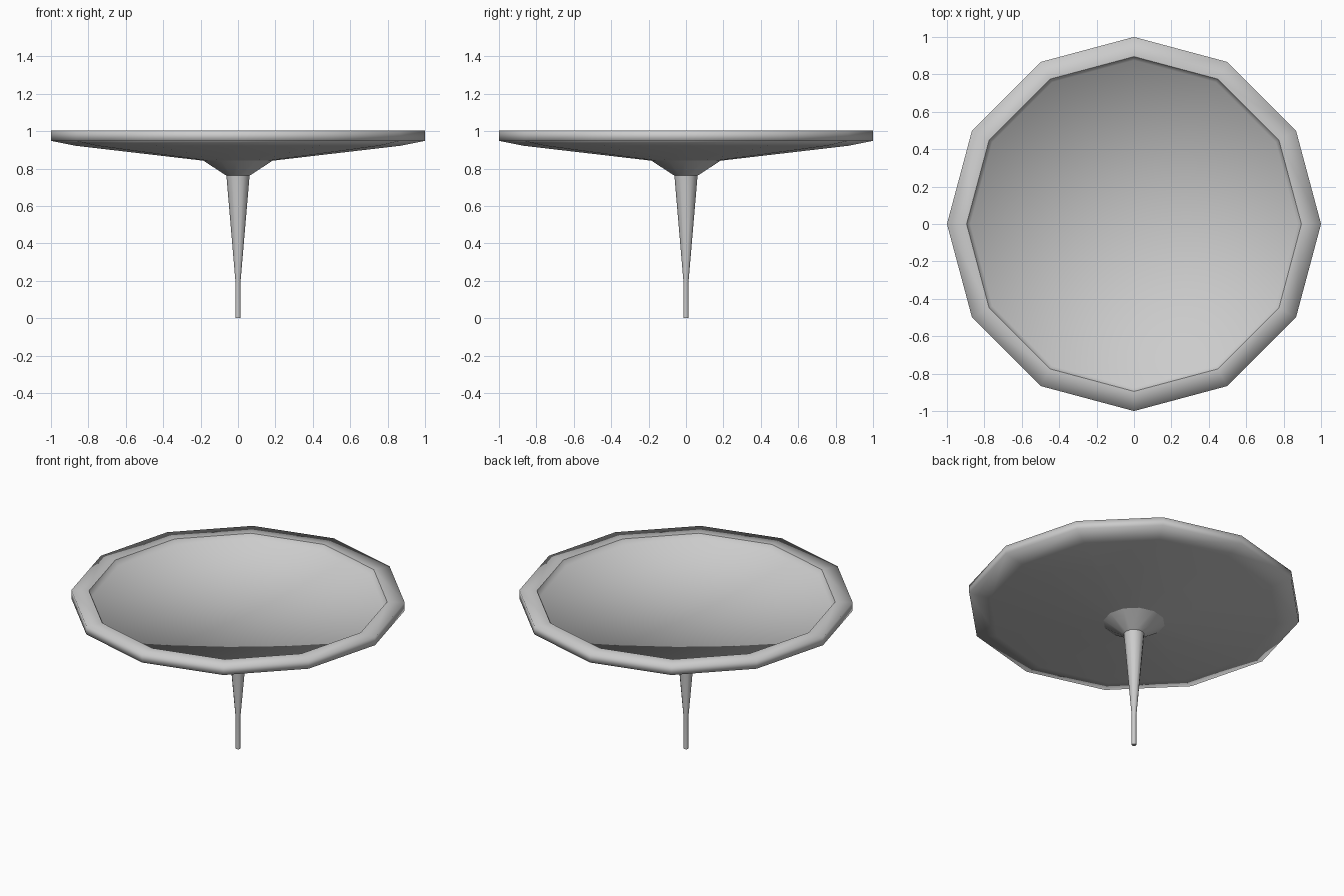
import bpy, bmesh, math

if "Cube" in bpy.data.objects:
    bpy.data.objects.remove(bpy.data.objects["Cube"])

SIDES = 12


def lathe(name, profile, sharp=()):
    """Spin (radius, z) points around z; radius 0 closes to a point."""
    bm = bmesh.new()
    rings = []
    for r, z in profile:
        if r == 0:
            rings.append([bm.verts.new((0, 0, z))] * SIDES)
        else:
            rings.append([bm.verts.new((r * math.cos(2 * math.pi * i / SIDES),
                                        r * math.sin(2 * math.pi * i / SIDES), z))
                          for i in range(SIDES)])
    for a, b in zip(rings, rings[1:]):
        for i in range(SIDES):
            j = (i + 1) % SIDES
            quad = list(dict.fromkeys((a[i], a[j], b[j], b[i])))
            bm.faces.new(quad).smooth = True
    # hard creases around chosen rings
    for k in sharp:
        for i in range(SIDES):
            bm.edges.get((rings[k][i], rings[k][(i + 1) % SIDES])).smooth = False
    mesh = bpy.data.meshes.new(name)
    bm.to_mesh(mesh)
    bm.free()
    obj = bpy.data.objects.new(name, mesh)
    bpy.context.collection.objects.link(obj)
    return obj


# tapered stem with flared collar
lathe("stem", [(0, 0), (0.014, 0), (0.014, 0.2), (0.062, 0.762), (0.185, 0.842)],
      sharp=(1, 3))

# shallow dish: underside, outer rim, inner lip, concave top
lathe("dish", [(0.185, 0.842), (0.87, 0.922), (1.0, 0.948), (1.0, 1.003),
               (0.895, 1.003), (0.875, 0.968), (0, 0.94)],
      sharp=(4,))
